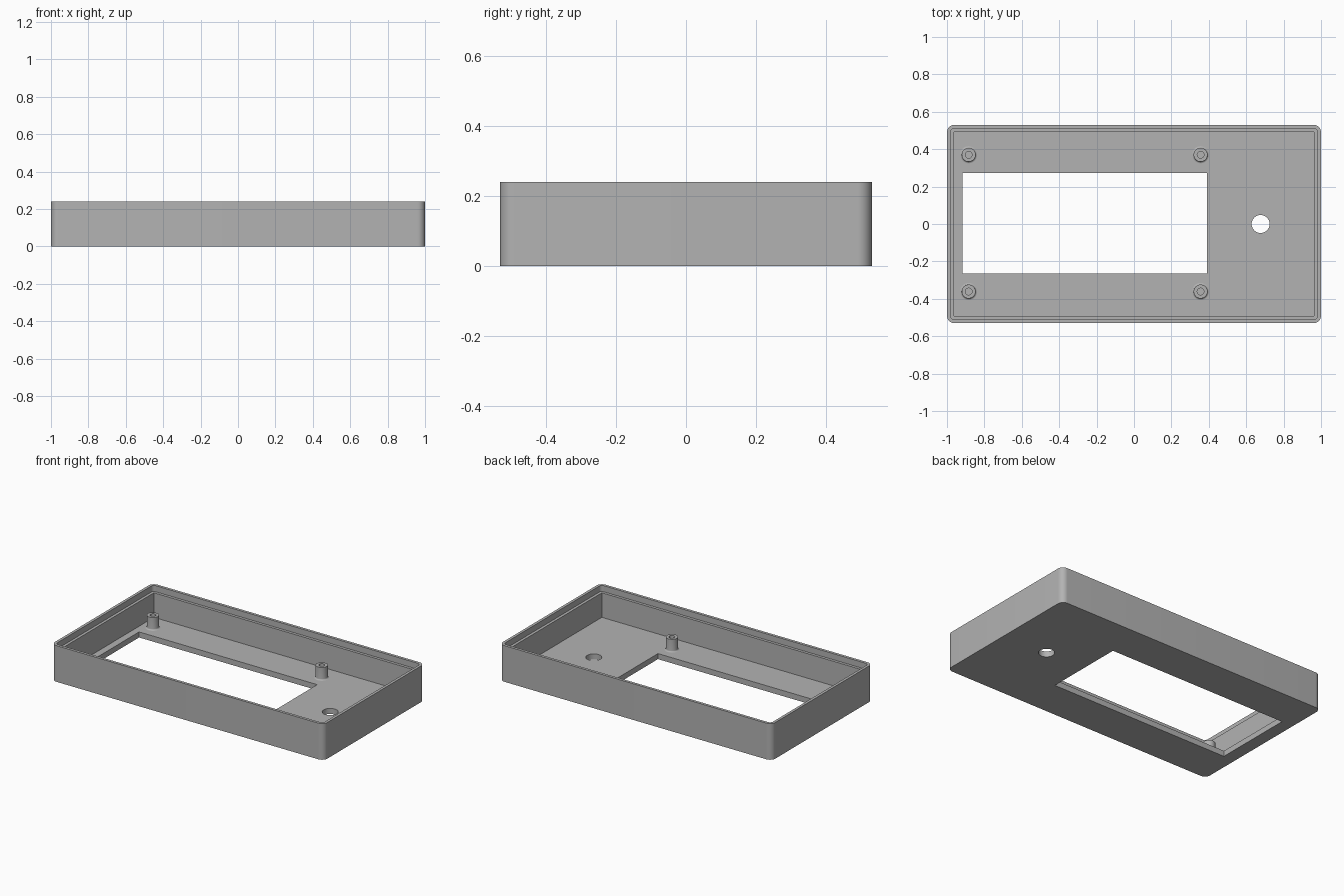
import bpy
import bmesh
from math import cos, sin, pi

old = bpy.data.objects.get("Cube")
if old:
    bpy.data.objects.remove(old, do_unlink=True)

WALL, FLOOR, TOP = 0.037, 0.037, 0.24
HALF_X, HALF_Y = 1.0, 0.53

# Grey plastic
grey = bpy.data.materials.new("grey_plastic")
grey.use_nodes = True
colour = (0.45, 0.45, 0.45, 1)
grey.diffuse_color = colour
grey.node_tree.nodes["Principled BSDF"].inputs["Base Color"].default_value = colour


def add_object(name, bm):
    bmesh.ops.recalc_face_normals(bm, faces=bm.faces)
    mesh = bpy.data.meshes.new(name)
    bm.to_mesh(mesh)
    bm.free()
    mesh.materials.append(grey)
    obj = bpy.data.objects.new(name, mesh)
    bpy.context.collection.objects.link(obj)
    return obj


def prism(name, outline, z0, z1):
    bm = bmesh.new()
    face = bm.faces.new([bm.verts.new((x, y, z0)) for x, y in outline])
    top = bmesh.ops.extrude_face_region(bm, geom=[face])["geom"]
    verts = [v for v in top if isinstance(v, bmesh.types.BMVert)]
    bmesh.ops.translate(bm, verts=verts, vec=(0, 0, z1 - z0))
    return add_object(name, bm)


def rectangle(x0, x1, y0, y1):
    return [(x0, y0), (x1, y0), (x1, y1), (x0, y1)]


def rounded(hx, hy, r, steps=10):
    points = []
    for i, (sx, sy) in enumerate([(1, 1), (-1, 1), (-1, -1), (1, -1)]):
        for k in range(steps + 1):
            a = (i + k / steps) * pi / 2
            points.append((sx * (hx - r) + r * cos(a), sy * (hy - r) + r * sin(a)))
    return points


def circle(cx, cy, r, n=48):
    return [(cx + r * cos(2 * pi * k / n), cy + r * sin(2 * pi * k / n)) for k in range(n)]


def smooth(obj):
    bpy.ops.object.select_all(action="DESELECT")
    obj.select_set(True)
    bpy.context.view_layer.objects.active = obj
    bpy.ops.object.shade_smooth_by_angle(angle=pi / 6)


# Open tray: cavity, recessed rim step, display window and button hole
case = prism("case_tray", rounded(HALF_X, HALF_Y, 0.04), 0, TOP)
step = WALL / 2
cutters = [
    prism("cavity_cutter", rectangle(-HALF_X + WALL, HALF_X - WALL, -HALF_Y + WALL, HALF_Y - WALL), FLOOR, 0.3),
    prism("rim_cutter", rounded(HALF_X - step, HALF_Y - step, 0.021), TOP - 0.04, 0.35),
    prism("window_cutter", rectangle(-0.917, 0.391, -0.264, 0.272), -0.1, 0.1),
    prism("button_cutter", circle(0.677, 0, 0.048), -0.1, 0.1),
]
bpy.context.view_layer.objects.active = case
for cutter in cutters:
    cutter.hide_render = True
    mod = case.modifiers.new(cutter.name, "BOOLEAN")
    mod.operation = "DIFFERENCE"
    mod.solver = "EXACT"
    mod.object = cutter
    bpy.ops.object.modifier_apply(modifier=mod.name)
    bpy.data.objects.remove(cutter, do_unlink=True)
smooth(case)


# Screw posts: lathed profile with a blind hole and a filleted foot
def screw_post(name, x, y):
    r, hole, fillet, top = 0.037, 0.018, 0.009, 0.121
    profile = [(0, FLOOR + 0.002), (hole, FLOOR + 0.002), (hole, top), (r, top)]
    for k in range(6):
        a = k * pi / 10
        profile.append((r + fillet * (1 - cos(a)), FLOOR + fillet * (1 - sin(a))))
    profile += [(r + fillet, FLOOR - 0.005), (0, FLOOR - 0.005)]
    bm = bmesh.new()
    verts = [bm.verts.new((px, 0, pz)) for px, pz in profile]
    edges = [bm.edges.new(pair) for pair in zip(verts, verts[1:])]
    bmesh.ops.spin(bm, geom=verts + edges, cent=(0, 0, 0), axis=(0, 0, 1),
                   angle=2 * pi, steps=40)
    bmesh.ops.remove_doubles(bm, verts=bm.verts, dist=0.0001)
    post = add_object(name, bm)
    post.location = (x, y, 0)
    smooth(post)


for side, x in (("right", -0.884), ("left", 0.356)):
    for end, y in (("front", -0.361), ("back", 0.37)):
        screw_post(f"screw_post_{end}_{side}", x, y)
